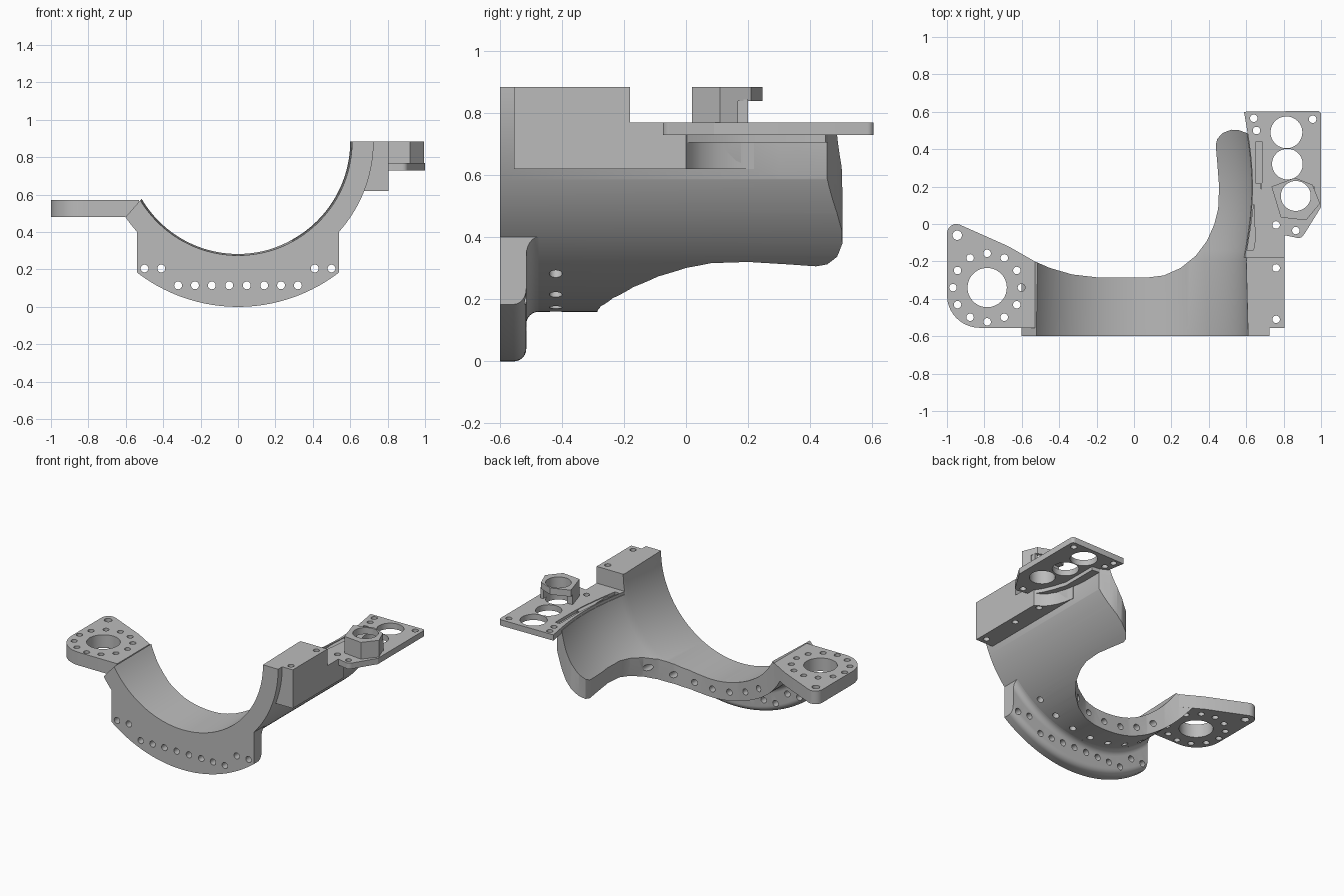
import bpy, bmesh, math
from mathutils import Vector, Matrix

if "Cube" in bpy.data.objects:
    bpy.data.objects.remove(bpy.data.objects["Cube"])

grey = bpy.data.materials.new("plain grey")
grey.use_nodes = True
grey.diffuse_color = (0.5, 0.5, 0.5, 1)
grey.node_tree.nodes["Principled BSDF"].inputs["Base Color"].default_value = (0.5, 0.5, 0.5, 1)

AXIS_Z = 0.885          # height of the trough axis
INNER, OUTER, RIM = 0.61, 0.725, 0.885
FRONT = -0.6
parts = []


def make(name, bm, part=True):
    bmesh.ops.recalc_face_normals(bm, faces=bm.faces)
    mesh = bpy.data.meshes.new(name)
    bm.to_mesh(mesh)
    bm.free()
    ob = bpy.data.objects.new(name, mesh)
    bpy.context.collection.objects.link(ob)
    mesh.materials.append(grey)
    if part:
        parts.append(ob)
    return ob


def prism(name, outline, lo, hi, part=True):
    """Extrude a plan outline from height lo to hi."""
    bm = bmesh.new()
    low = [bm.verts.new((x, y, lo)) for x, y in outline]
    top = [bm.verts.new((x, y, hi)) for x, y in outline]
    bm.faces.new(low)
    bm.faces.new(top)
    n = len(outline)
    for i in range(n):
        j = (i + 1) % n
        bm.faces.new((low[i], low[j], top[j], top[i]))
    return make(name, bm, part)


def rect(x0, x1, y0, y1):
    return [(x0, y0), (x1, y0), (x1, y1), (x0, y1)]


def arc(cx, cy, r, a0, a1, n=10):
    angles = [math.radians(a0 + (a1 - a0) * i / n) for i in range(n + 1)]
    return [(cx + r * math.cos(a), cy + r * math.sin(a)) for a in angles]


def lathe(name, profile, start, end, steps=72):
    """Sweep a (y, radius) profile about the trough axis; zero degrees is down."""
    bm = bmesh.new()
    rings = []
    for i in range(steps + 1):
        ring = []
        for y, r in profile:
            a = math.radians(start(r) + (end - start(r)) * i / steps)
            ring.append(bm.verts.new((r * math.sin(a), y, AXIS_Z - r * math.cos(a))))
        rings.append(ring)
    n = len(profile)
    for a, b in zip(rings, rings[1:]):
        for k in range(n):
            bm.faces.new((a[k], a[(k + 1) % n], b[(k + 1) % n], b[k]))
    bm.faces.new(rings[0])
    bm.faces.new(rings[-1])
    return make(name, bm)


def drills(holes, axis=(0, 0, 1), length=0.6, segs=24):
    """One cutter of separate cylinders; each hole is (centre, radius, optional axis)."""
    bm = bmesh.new()
    for centre, r, *own in holes:
        turn = Vector(own[0] if own else axis).to_track_quat('Z', 'Y').to_matrix().to_4x4()
        bmesh.ops.create_cone(bm, cap_ends=True, segments=segs, radius1=r, radius2=r,
                              depth=length, matrix=Matrix.Translation(centre) @ turn)
    return make("hole_cutter", bm, False)


def cut(ob, cutter, mode='DIFFERENCE'):
    cutter.hide_render = True
    mod = ob.modifiers.new("cut", 'BOOLEAN')
    mod.operation, mod.solver, mod.object = mode, 'EXACT', cutter
    bpy.context.view_layer.update()
    mesh = bpy.data.meshes.new_from_object(ob.evaluated_get(bpy.context.evaluated_depsgraph_get()))
    ob.modifiers.clear()
    ob.data = mesh
    bpy.data.objects.remove(cutter)


# Curved shell with a slightly barrelled bore behind, trimmed to its plan outline
def bore(y):
    return 0.6 + 0.045 * math.sin(math.pi * (y + 0.2) / 0.8)


bore_line = [(0.6 - 0.8 * i / 14, bore(0.6 - 0.8 * i / 14)) for i in range(15)]
shell = lathe("trough_shell", [(FRONT, OUTER), (0.6, OUTER)] + bore_line + [(FRONT, INNER)],
              lambda r: -58.9 + (r - INNER) * 25, 90)
plan = [(-.8, -.7), (.9, -.7), (.9, .02), (.74, .06), (.7, .12), (.675, .2), (.662, .3),
        (.662, .455), (.6, .487), (.56, .502), (.52, .504), (.475, .487), (.445, .455),
        (.437, .42), (.445, .33), (.455, .2), (.45, .08), (.43, 0), (.39, -.09), (.33, -.17),
        (.25, -.235), (.16, -.275), (.08, -.285), (-.2, -.285), (-.33, -.27), (-.45, -.235),
        (-.53, -.2), (-.8, -.05)]
cut(shell, prism("plan_cutter", plan, -0.2, 1.2, False), 'INTERSECT')
cut(shell, prism("step_cutter", rect(.4, .9, -.18, .8), 0.75, 1.2, False))

# Bolt holes in the shell: bored from the rear edge and from the outside
rear, outside = [], []
for k in range(-3, 4):
    a = math.radians(11.25 * k)
    d = Vector((math.sin(a), 0, -math.cos(a)))
    hub = Vector((0, 0, AXIS_Z))
    rear.append((hub + d * 0.668 + Vector((0, -0.12, 0)), 0.021))
    outside.append((hub + d * 0.715 + Vector((0, -0.42, 0)), 0.021, d))
cut(shell, drills(rear, (0, 1, 0), 0.6))
cut(shell, drills(outside, length=0.1))

# Front flange with rounded rear edge and fillet into the shell
flange = lathe("front_flange",
               [(FRONT, 0.7), (FRONT, RIM)] + arc(-.555, RIM - .04, .04, 90, 0, 6)
               + arc(-.475, OUTER + .04, .04, 180, 270, 6) + [(-.475, 0.7)],
               lambda r: -56, 56)
cut(flange, prism("flange_trim", rect(-.54, .54, -.8, 0), -0.2, 1.2, False), 'INTERSECT')
row = [((x * side, FRONT, z), 0.021) for side in (-1, 1)
       for x, z in ((.047, .115), (.14, .115), (.23, .115), (.32, .115), (.41, .205), (.5, .205))]
cut(flange, drills(row, (0, 1, 0), 0.4))

# Left ear with a ring of holes around a bore
ear = prism("left_ear", [(-.53, -.555)] + arc(-.825, -.38, .175, 270, 180)
            + arc(-.95, -.05, .05, 180, 65, 6) + [(-.67, -.12), (-.6, -.16), (-.53, -.2)], .48, .57)
ex, ey = -.785, -.34
ring = [((ex + x, ey + y, .5), .02) for x, y in arc(0, 0, .183, 0, 330, 11)]
cut(ear, drills(ring + [((-.945, -.06, .5), .025)]))
cut(ear, drills([((ex, ey, .5), .105)], segs=48))

# Right rail: tall block in front, low support curving back into the arm
tall = prism("rail_block", rect(.66, .805, -.555, -.18), .62, .885)
low = prism("rail_support", [(.65, -.2), (.805, -.2), (.805, 0), (.77, .02), (.735, .05),
                             (.705, .1), (.685, .16), (.675, .22), (.64, .22)], .62, .765)
pad = prism("plate_pad", [(.66, -.065), (.8, -.065), (.8, 0), (.77, .05), (.74, .12),
                          (.715, .2), (.715, .45), (.64, .46)], .705, .735)

# Mounting plate with curved inner edge
inner_edge = [(bore(y) - .012, y) for y in [-.18 + .78 * i / 14 for i in range(15)]]
plate = prism("mounting_plate", inner_edge + arc(.98, .585, .02, 90, 0, 4)
              + [(1, .09), (.91, -.055)] + arc(.88, -.045, .03, -20, -100, 5)
              + [(.805, -.06), (.805, -.18)], .73, .77)
big = [((.815, .49, .75), .085), ((.82, .32, .75), .082), ((.865, .15, .8), .08)]
pins = [((x, y, .75), .02) for x, y in ((.64, .565), (.955, .56), (.655, .5), (.76, -.005),
                                        (.865, -.035), (.76, -.235), (.76, -.51))]
cut(plate, drills(big, segs=48))
for ob in (plate, pad, low, tall):
    cut(ob, drills(pins))
cut(pad, drills(big, segs=48))

# Shallow curved groove along the inner edge of the plate
ys = [-.14 + .58 * i / 14 for i in range(15)]
mid = [.62 + .048 * math.sin(math.pi / 2 * min(1, (y + .15) / .45)) for y in ys]
groove = [(x - .017, y) for x, y in zip(mid, ys)] + [(x + .017, y) for x, y in zip(mid, ys)][::-1]
cut(plate, prism("groove_cutter", groove, .75, .8, False))

# Faceted socket with an overhanging cap
facets = [(.735, .2), (.785, .035), (.92, .02), (.995, .11), (.955, .21), (.86, .247)]
cap = prism("socket_cap", facets, .84, .885)
base = prism("socket_base", facets, .765, .845)
cut(base, prism("base_trim", rect(.6, 1.1, 0, .168), .7, .9, False), 'INTERSECT')
for ob in (cap, base):
    cut(ob, drills(big, segs=48))
prism("socket_post", rect(.945, .965, .16, .2), .765, .845)

# Smooth curved faces, keep hard edges
bpy.ops.object.select_all(action='DESELECT')
for ob in parts:
    ob.select_set(True)
bpy.context.view_layer.objects.active = shell
bpy.ops.object.shade_smooth_by_angle(angle=math.radians(30))
